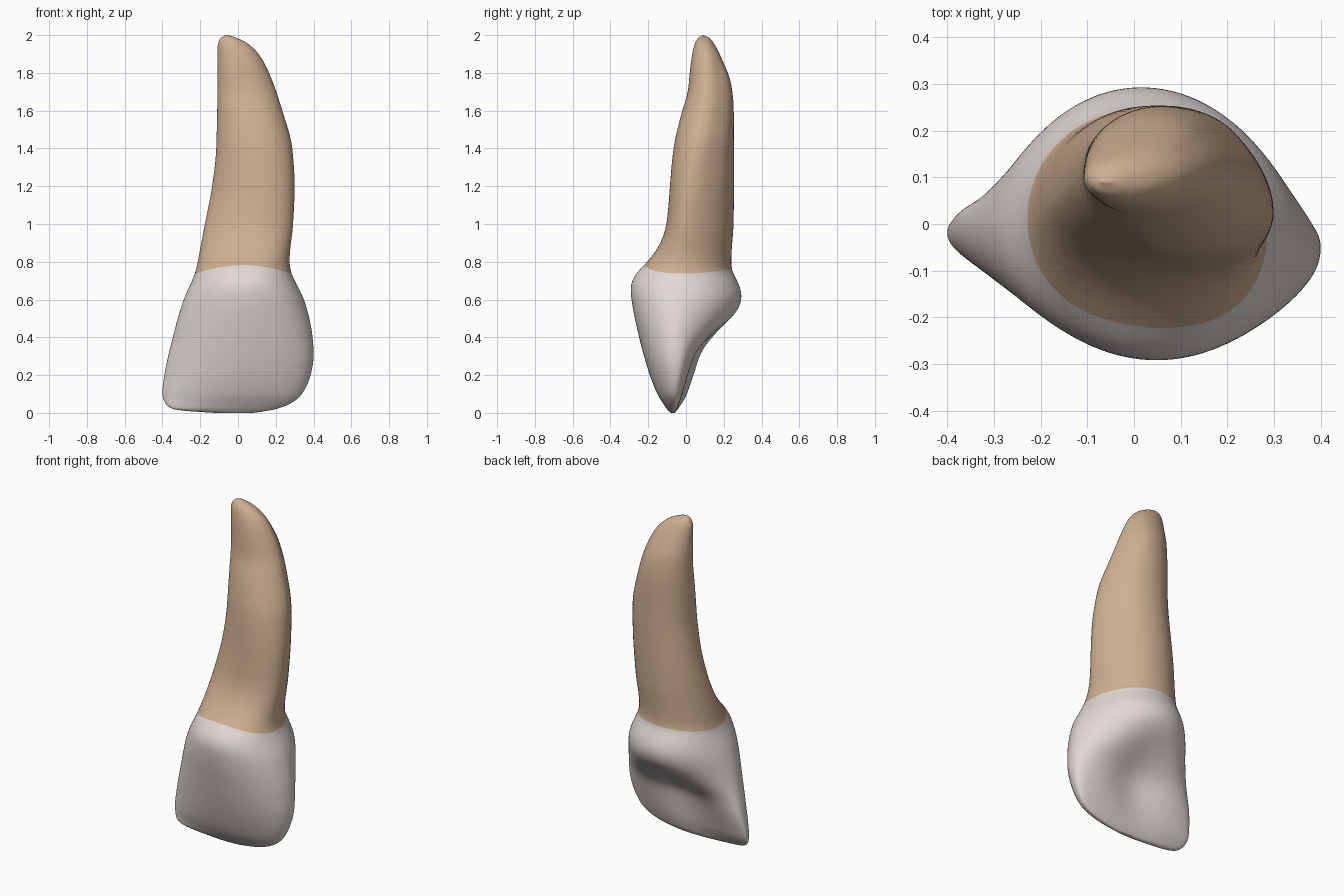
import bpy, bmesh, math

if "Cube" in bpy.data.objects:
    bpy.data.objects.remove(bpy.data.objects["Cube"])

# Outline curves: (height, value)
LEFT = [(0, -.12), (.01, -.27), (.02, -.345), (.05, -.385), (.1, -.401), (.2, -.39), (.4, -.345),
        (.6, -.288), (.7, -.243), (.76, -.22), (.8, -.213), (1, -.175), (1.2, -.137),
        (1.4, -.115), (1.8, -.108), (1.94, -.108), (1.98, -.095), (2, -.068)]
RIGHT = [(0, .08), (.01, .15), (.02, .2), (.05, .28), (.1, .34), (.2, .385), (.3, .401), (.4, .395),
         (.6, .35), (.7, .3), (.76, .275), (.8, .272), (1, .292), (1.2, .3), (1.4, .288),
         (1.6, .235), (1.8, .165), (1.9, .11), (1.96, .045), (1.99, -.02), (2, -.052)]
FRONT = [(0, -.082), (.02, -.1), (.05, -.12), (.1, -.15), (.2, -.19), (.4, -.247), (.6, -.288),
         (.67, -.294), (.73, -.272), (.78, -.222), (.84, -.17), (.9, -.133), (1, -.1), (1.4, -.065),
         (1.6, -.02), (1.7, .01), (1.85, .025), (1.95, .045), (1.985, .064), (2, .087)]
BACK = [(0, -.058), (.02, -.042), (.05, -.025), (.1, 0), (.2, .04), (.3, .085), (.35, .12), (.4, .172),
        (.5, .251), (.56, .283), (.62, .296), (.7, .272), (.76, .238), (.85, .24), (1, .25),
        (1.6, .253), (1.75, .238), (1.85, .2), (1.95, .152), (1.985, .124), (2, .093)]
# Depth of the left and right ends of each cross-section
END_L = [(0, -.07), (.1, -.02), (.3, -.005), (.6, -.005), (.8, .02), (1.2, .09), (1.8, .11), (2, .09)]
END_R = [(0, -.07), (.1, -.06), (.4, -.05), (.6, -.04), (.8, -.02), (1.2, .03), (1.8, .12), (2, .09)]
# Fullness of the back, depth of its hollow, depth of the root groove
FULL = [(0, .6), (.2, .6), (.3, .75), (.4, 1.05), (.5, 1.2), (.6, 1.15), (.75, 1), (2, 1)]
HOLLOW = [(0, 0), (.05, .01), (.2, .045), (.3, .065), (.4, .055), (.5, .015), (.56, 0), (2, 0)]
GROOVE = [(0, 0), (.75, 0), (1, .005), (1.4, .01), (1.8, .012), (1.95, 0), (2, 0)]


def monotone(pts, z):
    """Monotone cubic interpolation."""
    z = min(max(z, 0), 2)
    n = len(pts)
    d = [(pts[i + 1][1] - pts[i][1]) / (pts[i + 1][0] - pts[i][0]) for i in range(n - 1)]

    def slope(i):
        if i == 0:
            return d[0]
        if i == n - 1:
            return d[-1]
        a, b = d[i - 1], d[i]
        return 0 if a * b <= 0 else 2 * a * b / (a + b)
    i = next(k for k in range(n - 1) if z <= pts[k + 1][0])
    h = pts[i + 1][0] - pts[i][0]
    t = (z - pts[i][0]) / h
    return (pts[i][1] * (1 + 2 * t) * (1 - t) ** 2 + slope(i) * h * t * (1 - t) ** 2
            + pts[i + 1][1] * t * t * (3 - 2 * t) + slope(i + 1) * h * t * t * (t - 1))


def table(pts):
    """Sample a curve finely, softened away from both tips."""
    out = []
    for i in range(1001):
        z = i / 500
        w = min(.05, z * .3, (2 - z) * .3)
        out.append(sum(m * monotone(pts, z + o * w) for o, m in
                       ((-1, .1), (-.5, .2), (0, .4), (.5, .2), (1, .1))))
    return out


TABLES = [table(p) for p in (LEFT, RIGHT, FRONT, BACK, END_L, END_R, FULL, HOLLOW, GROOVE)]


def ring(v, sides):
    """One cross-section; rings near the neck wave up at front and back."""
    pts = []
    for k in range(sides):
        t = 2 * math.pi * k / sides
        u, s = math.cos(t), math.sin(t)
        wave = (.045 if s < 0 else .025) * s * s - .013
        z = v + wave * math.exp(-((v - NECK) / .12) ** 2)
        i = min(max(int(z * 500), 0), 999)
        f = z * 500 - i
        l, r, fr, b, el, er, full, hollow, groove = [a[i] * (1 - f) + a[i + 1] * f for a in TABLES]
        mid = (el + er) / 2
        x = (l + r) / 2 + u * (r - l) / 2
        y = mid + u * (er - el) / 2
        if s < 0:
            y += abs(s) * (fr - mid)
        else:
            y += s ** full * (b - mid) - hollow * math.exp(-(u / .45) ** 2)
        x -= groove * math.exp(-((t - .6) / .4) ** 2)
        pts.append((x, y, z))
    return pts


NECK = .75
SIDES = 112
# Ring heights, packed closely toward both tips and exact at the neck
crown_rings = [NECK * (i / 70) ** 1.7 for i in range(71)]
root_rings = [NECK + 1.25 * (1 - (1 - i / 90) ** 1.8) for i in range(1, 91)]
levels = crown_rings + root_rings

bm = bmesh.new()
rows = [[bm.verts.new(p) for p in ring(v, SIDES)] for v in levels]
for j in range(len(rows) - 1):
    for k in range(SIDES):
        n = (k + 1) % SIDES
        face = bm.faces.new((rows[j][k], rows[j][n], rows[j + 1][n], rows[j + 1][k]))
        face.material_index = 0 if j < 70 else 1
bm.faces.new(rows[0][::-1]).material_index = 0
bm.faces.new(rows[-1]).material_index = 1
bmesh.ops.recalc_face_normals(bm, faces=bm.faces)
for face in bm.faces:
    face.smooth = True

mesh = bpy.data.meshes.new("tooth")
bm.to_mesh(mesh)
bm.free()
for name, col in (("enamel white", (.75, .69, .66, 1)), ("root tan", (.62, .43, .285, 1))):
    m = bpy.data.materials.new(name)
    m.diffuse_color = col
    m.use_nodes = True
    m.node_tree.nodes["Principled BSDF"].inputs["Base Color"].default_value = m.diffuse_color
    mesh.materials.append(m)
tooth = bpy.data.objects.new("tooth", mesh)
bpy.context.collection.objects.link(tooth)
